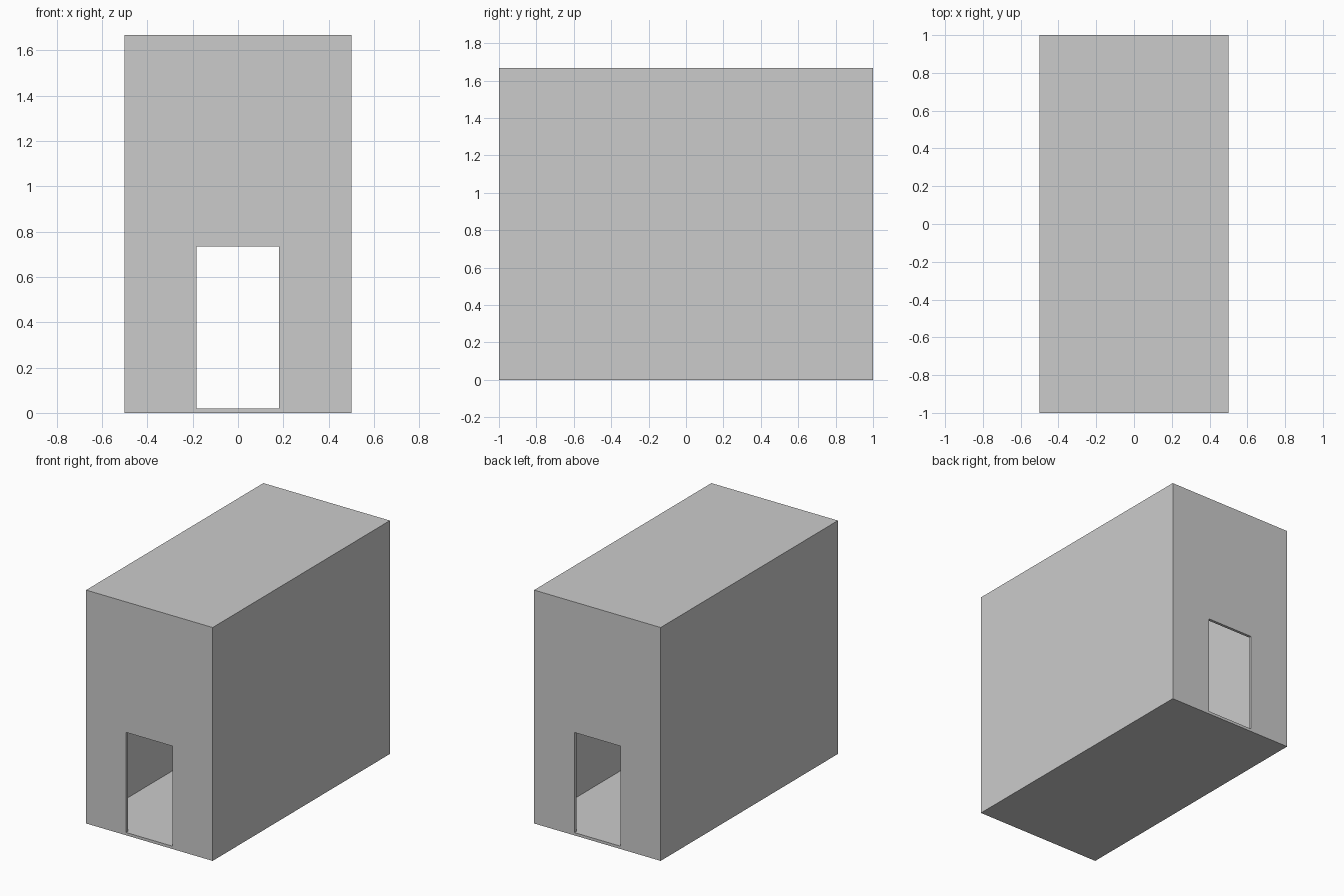
import bpy

if "Cube" in bpy.data.objects:
    bpy.data.objects.remove(bpy.data.objects["Cube"])

HEIGHT = 1.667
WALL = 0.02


def box(name, lo, hi):
    """Axis-aligned box between two corners."""
    centre = [(a + b) / 2 for a, b in zip(lo, hi)]
    bpy.ops.mesh.primitive_cube_add(size=1, location=centre)
    ob = bpy.context.object
    ob.name = name
    ob.scale = [b - a for a, b in zip(lo, hi)]
    bpy.ops.object.transform_apply(location=True, rotation=False, scale=True)
    return ob


def cut(target, cutter):
    """Subtract the cutter, then remove it."""
    cutter.hide_render = True
    mod = target.modifiers.new("cut", 'BOOLEAN')
    mod.operation = 'DIFFERENCE'
    mod.solver = 'EXACT'
    mod.object = cutter
    bpy.context.view_layer.objects.active = target
    bpy.ops.object.modifier_apply(modifier=mod.name)
    bpy.data.objects.remove(cutter, do_unlink=True)


# Outer block
shell = box("passage_shell", (-0.5, -1, 0), (0.5, 1, HEIGHT))

# Hollow room inside thin walls, floor and roof
cut(shell, box("room_cutter", (-0.5 + WALL, -1 + WALL, WALL),
               (0.5 - WALL, 1 - WALL, HEIGHT - WALL)))

# Doorways through both end walls, level with the floor
cut(shell, box("doorway_cutter", (-0.184, -1.1, WALL), (0.181, 1.1, 0.735)))
